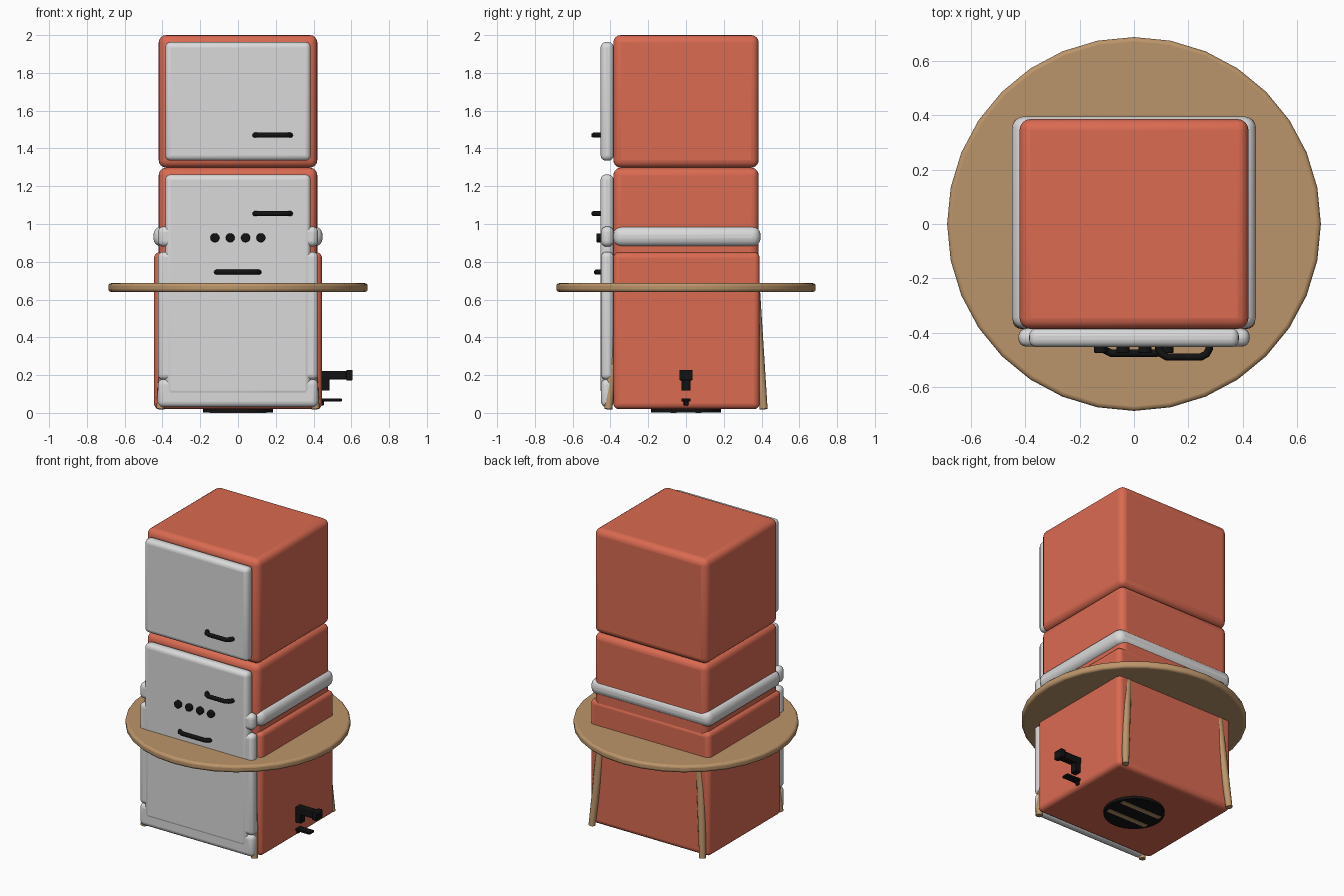
import bpy, bmesh, math
from mathutils import Vector

if "Cube" in bpy.data.objects:
    bpy.data.objects.remove(bpy.data.objects["Cube"])


def material(name, rgb):
    m = bpy.data.materials.new(name)
    m.diffuse_color = (*rgb, 1)
    m.use_nodes = True
    m.node_tree.nodes["Principled BSDF"].inputs["Base Color"].default_value = m.diffuse_color
    return m


RED = material("coral red", (0.70, 0.145, 0.083))
GREY = material("light grey", (0.70, 0.70, 0.70))
WOOD = material("tan wood", (0.50, 0.30, 0.145))
BLACK = material("black", (0.006, 0.006, 0.006))


def finish(bm, name, mat, bevel=0, segments=4):
    bmesh.ops.recalc_face_normals(bm, faces=bm.faces)
    mesh = bpy.data.meshes.new(name)
    bm.to_mesh(mesh)
    bm.free()
    ob = bpy.data.objects.new(name, mesh)
    bpy.context.collection.objects.link(ob)
    mesh.materials.append(mat)
    if bevel:
        mod = ob.modifiers.new("rounding", 'BEVEL')
        mod.width, mod.segments = bevel, segments
        mod.limit_method = 'ANGLE'
    bpy.ops.object.select_all(action='DESELECT')
    bpy.context.view_layer.objects.active = ob
    ob.select_set(True)
    bpy.ops.object.shade_smooth_by_angle(angle=math.radians(40))
    return ob


def box(name, x, y, z, mat, bevel=0):
    bm = bmesh.new()
    bmesh.ops.create_cube(bm, size=1)
    for v in bm.verts:
        v.co = Vector([(r[0] + r[1]) / 2 + c * (r[1] - r[0]) for r, c in zip((x, y, z), v.co)])
    return finish(bm, name, mat, bevel)


def cone(name, a, b, r1, r2, mat, sides=32, bevel=0):
    a, b = Vector(a), Vector(b)
    bm = bmesh.new()
    bmesh.ops.create_cone(bm, cap_ends=True, segments=sides, radius1=r1, radius2=r2, depth=(b - a).length)
    rot = Vector((0, 0, 1)).rotation_difference(b - a).to_matrix()
    for v in bm.verts:
        v.co = rot @ v.co + (a + b) / 2
    return finish(bm, name, mat, bevel, 3)


def handle(name, x0, x1, z, reach):
    # bowed bar whose two ends run back into the door
    pts = [(x0, -0.43), (x0 + 0.004, reach + 0.03), (x0 + 0.014, reach + 0.011), (x0 + 0.035, reach),
           (x1 - 0.035, reach), (x1 - 0.014, reach + 0.011), (x1 - 0.004, reach + 0.03), (x1, -0.43)]
    cu = bpy.data.curves.new(name, 'CURVE')
    cu.dimensions = '3D'
    cu.bevel_depth, cu.bevel_resolution, cu.use_fill_caps = 0.014, 3, True
    sp = cu.splines.new('POLY')
    sp.points.add(len(pts) - 1)
    for p, (x, y) in zip(sp.points, pts):
        p.co = (x, y, z, 1)
    sp.use_smooth = True
    cu.materials.append(BLACK)
    bpy.context.collection.objects.link(bpy.data.objects.new(name, cu))


# Stacked cabinet bodies
box("upper_body", (-0.42, 0.42), (-0.385, 0.385), (1.298, 2.0), RED, 0.04)
box("middle_body", (-0.42, 0.42), (-0.385, 0.385), (0.70, 1.298), RED, 0.04)
box("lower_body", (-0.445, 0.445), (-0.385, 0.39), (0.02, 0.85), RED, 0.03)
box("middle_band", (-0.448, 0.448), (-0.385, 0.395), (0.88, 0.987), GREY, 0.045)

# Front doors and panels
box("upper_door", (-0.385, 0.385), (-0.452, -0.383), (1.335, 1.963), GREY, 0.028)
box("tall_door", (-0.385, 0.385), (-0.452, -0.383), (0.09, 1.262), GREY, 0.028)
box("control_panel", (-0.424, 0.424), (-0.45, -0.383), (0.88, 0.987), GREY, 0.03)
box("lower_door", (-0.424, 0.424), (-0.45, -0.383), (0.175, 0.853), GREY, 0.028)
box("kick_panel", (-0.424, 0.424), (-0.45, -0.383), (0.03, 0.18), GREY, 0.03)

# Handles and knobs
handle("upper_handle", 0.087, 0.28, 1.47, -0.488)
handle("middle_handle", 0.087, 0.28, 1.055, -0.488)
handle("lower_handle", -0.12, 0.117, 0.745, -0.474)
for i in range(4):
    x = -0.122 + i * 0.081
    cone(f"knob_{i + 1}", (x, -0.44, 0.927), (x, -0.474, 0.927), 0.024, 0.024, BLACK, 20, 0.005)

# Round shelf around the body with splayed legs
cone("round_shelf", (0, 0, 0.64), (0, 0, 0.687), 0.686, 0.686, WOOD, 32, 0.015)
for sx in (-1, 1):
    for sy in (-1, 1):
        cone(f"leg_{'right' if sx > 0 else 'left'}_{'back' if sy > 0 else 'front'}",
             (sx * 0.411, sy * 0.411, 0.02), (sx * 0.362, sy * 0.362, 0.65), 0.021, 0.03, WOOD, 12)

# Tap on the right side
box("tap_body", (0.43, 0.58), (-0.026, 0.026), (0.177, 0.222), BLACK, 0.005)
box("tap_end", (0.573, 0.607), (-0.035, 0.035), (0.172, 0.227), BLACK, 0.005)
box("tap_spout", (0.435, 0.484), (-0.024, 0.024), (0.118, 0.185), BLACK, 0.004)
box("tap_lever", (0.435, 0.55), (-0.025, 0.025), (0.061, 0.076), BLACK, 0.004)
box("tap_lever_root", (0.43, 0.455), (-0.012, 0.012), (0.04, 0.066), BLACK, 0.003)

# Round vent underneath with slats
cone("bottom_vent", (0, 0, 0.003), (0, 0, 0.03), 0.186, 0.186, BLACK, 32)
for i, y in enumerate((-0.065, 0.065)):
    box(f"vent_slat_{i + 1}", (-0.15, 0.15), (y - 0.016, y + 0.016), (0.0, 0.01), WOOD)
